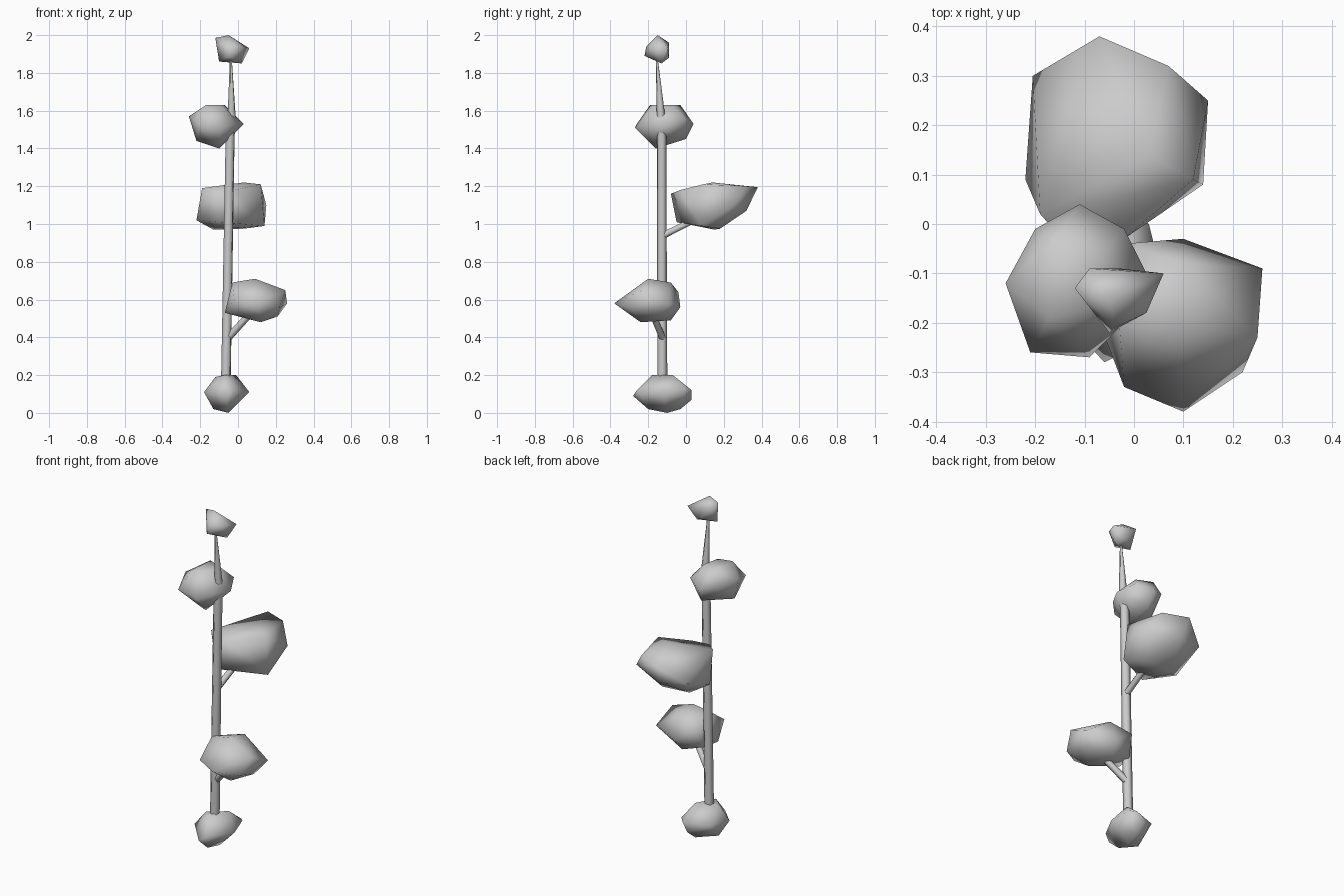
import bpy, bmesh


def clump(name, pts):
    """Low-poly foliage lump: hull over a few corner points, smooth shaded."""
    bm = bmesh.new()
    verts = [bm.verts.new(p) for p in pts]
    hull = bmesh.ops.convex_hull(bm, input=verts)
    loose = [v for v in bm.verts if not v.link_faces]
    bmesh.ops.delete(bm, geom=loose, context='VERTS')
    bmesh.ops.recalc_face_normals(bm, faces=bm.faces)
    for f in bm.faces:
        f.smooth = True
    me = bpy.data.meshes.new(name)
    bm.to_mesh(me)
    bm.free()
    bpy.context.collection.objects.link(bpy.data.objects.new(name, me))


def stem(name, pts):
    """Tapered round stem through (x, y, z, radius) points."""
    cu = bpy.data.curves.new(name, 'CURVE')
    cu.dimensions = '3D'
    cu.bevel_depth = 1.0
    cu.bevel_resolution = 1
    cu.use_fill_caps = True
    sp = cu.splines.new('POLY')
    sp.points.add(len(pts) - 1)
    for p, (x, y, z, r) in zip(sp.points, pts):
        p.co = (x, y, z, 1)
        p.radius = r
    sp.use_smooth = True
    bpy.context.collection.objects.link(bpy.data.objects.new(name, cu))


# trunk and side branches
stem("trunk", [(-0.065, -0.125, 0.12, 0.027), (-0.055, -0.127, 0.7, 0.026),
               (-0.042, -0.128, 1.45, 0.025), (-0.034, -0.133, 1.58, 0.022),
               (-0.038, -0.155, 1.88, 0.005)])
stem("lower_branch", [(-0.05, -0.125, 0.40, 0.020), (0.07, -0.18, 0.53, 0.018)])
stem("upper_branch", [(-0.05, -0.12, 0.94, 0.020), (-0.04, 0.06, 1.03, 0.018)])

# root lump
clump("base_clump", [
    (-0.18, -0.15, 0.11), (-0.06, -0.28, 0.09), (-0.02, -0.26, 0.12),
    (0.06, -0.12, 0.11), (0.03, 0.0, 0.13), (0.0, 0.03, 0.12), (-0.03, 0.03, 0.07),
    (-0.14, -0.02, 0.12), (-0.12, -0.13, 0.19), (-0.07, -0.18, 0.20),
    (-0.01, -0.07, 0.20), (-0.13, -0.12, 0.02), (-0.06, -0.20, 0.02),
    (-0.05, -0.10, 0.0), (-0.04, -0.03, 0.02)])

# lower right foliage
clump("lower_foliage", [
    (-0.02, -0.04, 0.64), (0.10, -0.03, 0.56), (0.26, -0.09, 0.58),
    (0.25, -0.23, 0.65), (0.22, -0.30, 0.56), (0.10, -0.38, 0.58),
    (-0.02, -0.33, 0.60), (-0.07, -0.20, 0.53), (-0.03, -0.20, 0.69),
    (0.09, -0.20, 0.71), (0.10, -0.08, 0.69), (0.21, -0.15, 0.51),
    (0.12, -0.24, 0.48), (0.08, -0.08, 0.49), (-0.05, -0.10, 0.53)])

# back foliage
clump("back_foliage", [
    (-0.07, 0.38, 1.195), (0.07, 0.32, 1.20), (0.15, 0.25, 1.10),
    (0.14, 0.08, 0.99), (0.12, 0.09, 1.21), (-0.02, -0.03, 1.18),
    (-0.10, -0.08, 1.16), (-0.19, 0.02, 1.19), (-0.22, 0.09, 1.02),
    (-0.205, 0.30, 1.10), (0.03, 0.14, 1.22), (-0.05, 0.32, 1.07),
    (-0.13, 0.15, 0.97), (0.03, 0.18, 0.975), (-0.10, -0.05, 1.01)])

# upper left foliage
clump("upper_foliage", [
    (-0.11, 0.04, 1.53), (-0.02, -0.01, 1.56), (0.03, -0.11, 1.53),
    (-0.02, -0.20, 1.53), (-0.09, -0.27, 1.51), (-0.21, -0.26, 1.53),
    (-0.26, -0.12, 1.57), (-0.20, -0.01, 1.56), (-0.17, -0.19, 1.63),
    (-0.16, -0.03, 1.63), (-0.07, -0.07, 1.63), (-0.09, -0.17, 1.63),
    (-0.10, -0.16, 1.40), (-0.22, -0.14, 1.44), (-0.10, 0.0, 1.45)])

# tip bud
clump("tip_bud", [
    (-0.09, -0.09, 1.96), (0.06, -0.10, 1.93), (0.025, -0.18, 1.94),
    (-0.05, -0.22, 1.89), (-0.12, -0.13, 1.985), (-0.05, -0.15, 2.0),
    (-0.10, -0.15, 1.86), (0.02, -0.13, 1.85), (-0.03, -0.09, 1.88),
    (-0.04, -0.21, 1.94)])
